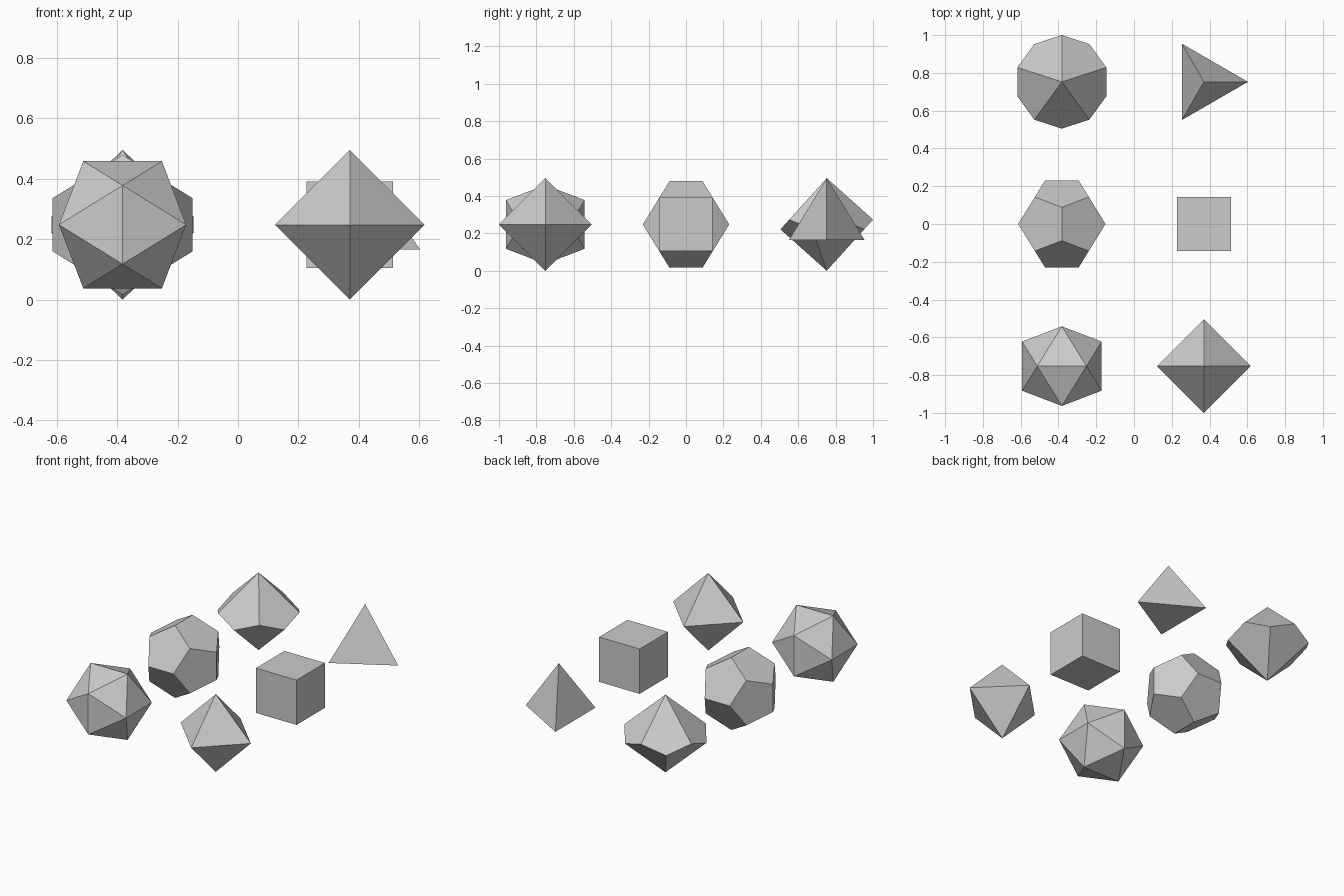
import bpy, bmesh, math
from itertools import product
from mathutils import Vector

if "Cube" in bpy.data.objects:
    bpy.data.objects.remove(bpy.data.objects["Cube"])

R = 0.2475                      # every die shares one circumscribed radius
XL, XR, Y = -0.382, 0.370, 0.7525
PHI = (1 + math.sqrt(5)) / 2


def die(name, points, x, y):
    """Convex hull of the points, coplanar triangles merged to flat faces."""
    bm = bmesh.new()
    for p in points:
        bm.verts.new(p)
    bmesh.ops.convex_hull(bm, input=bm.verts)
    bmesh.ops.dissolve_limit(bm, angle_limit=math.radians(1),
                             verts=bm.verts, edges=bm.edges)
    bmesh.ops.recalc_face_normals(bm, faces=bm.faces)
    mesh = bpy.data.meshes.new(name)
    bm.to_mesh(mesh)
    bm.free()
    ob = bpy.data.objects.new(name, mesh)
    ob.location = (x, y, R)
    bpy.context.collection.objects.link(ob)


def signed(*corners):
    """All sign variants of the corners, scaled onto the radius."""
    pts = {tuple(s * c for s, c in zip(sg, p))
           for p in corners for sg in product((1, -1), repeat=3)}
    return [Vector(p).normalized() * R for p in pts]


def ring(n, radius, z, start):
    return [Vector((radius * math.cos(start + i * math.tau / n),
                    radius * math.sin(start + i * math.tau / n), z))
            for i in range(n)]


top, bottom = Vector((0, 0, R)), Vector((0, 0, -R))

# four sided die: point up, one base corner towards +x
die("four_sided_die", [top] + ring(3, R * math.sqrt(8) / 3, -R / 3, 0), XR, Y)

# cube
die("six_sided_die", signed((1, 1, 1)), XR, 0)

# octahedron
die("eight_sided_die", [top, bottom] + ring(4, R, 0, 0), XR, -Y)

# ten sided die: zigzag belt, height chosen so the kites are flat
c = math.cos(math.pi / 5)
h = R * (1 - c) / (1 + c)
die("ten_sided_die", [top, bottom] + ring(5, R, h, math.pi / 2)
    + ring(5, R, -h, -math.pi / 2), XL, Y)

# dodecahedron
die("twelve_sided_die", signed((1, 1, 1), (1 / PHI, PHI, 0),
                               (PHI, 0, 1 / PHI), (0, 1 / PHI, PHI)), XL, 0)

# icosahedron
die("twenty_sided_die", signed((PHI, 1, 0), (1, 0, PHI), (0, PHI, 1)), XL, -Y)
